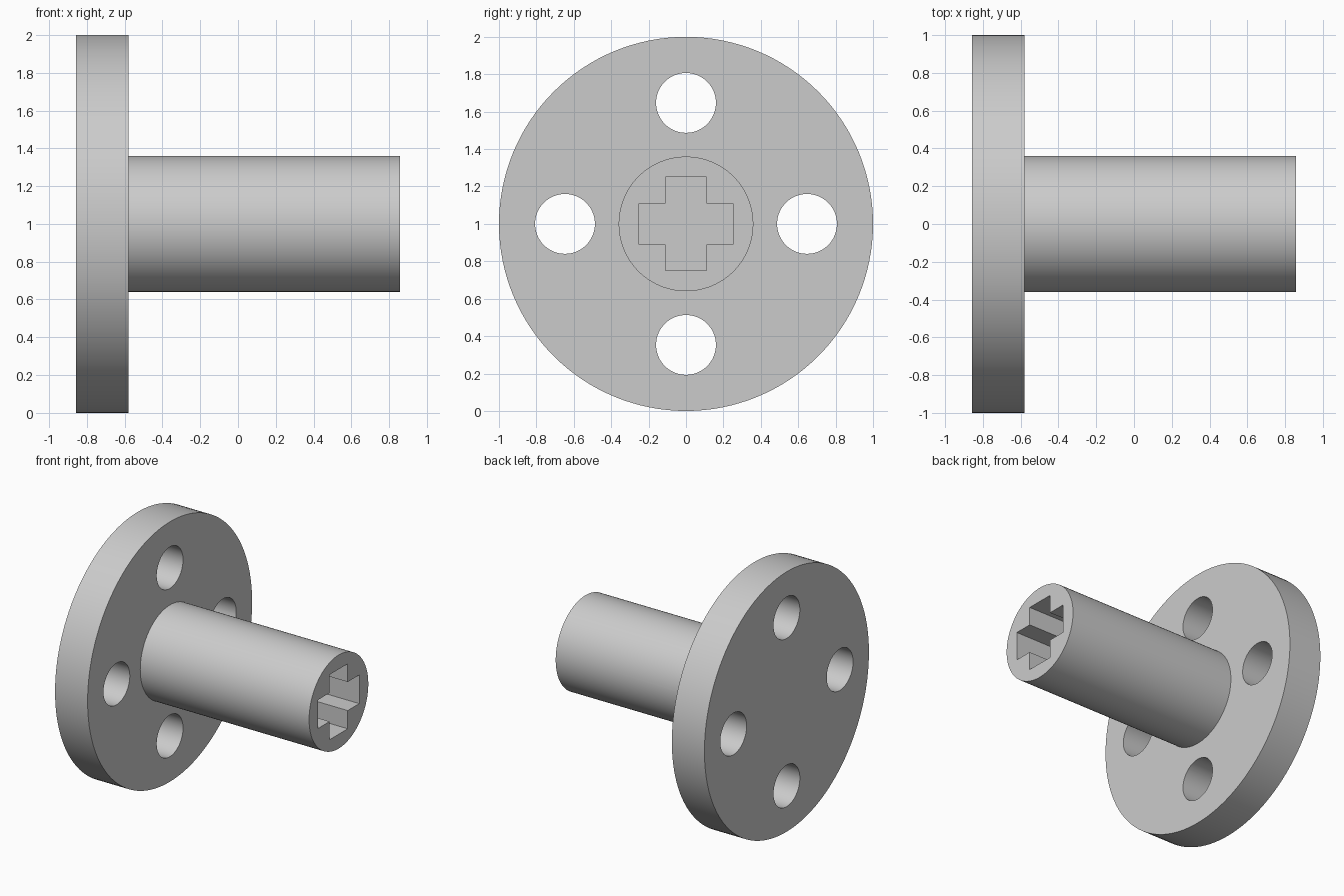
import bpy, bmesh, math
from mathutils import Matrix, Vector

if "Cube" in bpy.data.objects:
    bpy.data.objects.remove(bpy.data.objects["Cube"], do_unlink=True)

BACK, FACE, TIP = -0.857, -0.58, 0.857   # flange back, flange face, shaft end
AXIS_Z = 1.0

grey = bpy.data.materials.new("grey")
grey.use_nodes = True
grey.diffuse_color = (0.6, 0.6, 0.6, 1)
grey.node_tree.nodes["Principled BSDF"].inputs["Base Color"].default_value = (0.6, 0.6, 0.6, 1)


def prism(name, outline, x0, x1):
    """Extrude a y/z outline, given about the shaft axis, from x0 to x1."""
    bm = bmesh.new()
    base = bm.faces.new([bm.verts.new((x0, y, z + AXIS_Z)) for y, z in outline])
    new = bmesh.ops.extrude_face_region(bm, geom=[base])["geom"]
    bmesh.ops.translate(bm, vec=(x1 - x0, 0, 0),
                        verts=[v for v in new if isinstance(v, bmesh.types.BMVert)])
    bmesh.ops.recalc_face_normals(bm, faces=bm.faces[:])
    mesh = bpy.data.meshes.new(name)
    bm.to_mesh(mesh)
    bm.free()
    mesh.materials.append(grey)
    obj = bpy.data.objects.new(name, mesh)
    bpy.context.collection.objects.link(obj)
    return obj


def circle(radius, sides, cy=0.0, cz=0.0):
    return [(cy + radius * math.cos(math.tau * i / sides),
             cz + radius * math.sin(math.tau * i / sides)) for i in range(sides)]


def combine(target, tool, operation):
    """Apply a boolean and discard the tool object."""
    mod = target.modifiers.new(operation.lower(), "BOOLEAN")
    mod.operation, mod.solver, mod.object = operation, "EXACT", tool
    bpy.context.view_layer.update()
    result = bpy.data.meshes.new_from_object(
        target.evaluated_get(bpy.context.evaluated_depsgraph_get()))
    target.modifiers.clear()
    target.data = result
    bpy.data.objects.remove(tool, do_unlink=True)


# Round flange with four bolt holes
hub = prism("flanged_hub", circle(1.0, 128), BACK, FACE)
for k in range(4):
    a = k * math.pi / 2
    hole = circle(0.16, 64, 0.647 * math.cos(a), 0.647 * math.sin(a))
    combine(hub, prism("bolt_hole", hole, BACK - 0.1, FACE + 0.1), "DIFFERENCE")

# Shaft with a blind cross-shaped socket
shaft = prism("shaft", circle(0.36, 96), (BACK + FACE) / 2, TIP)
arm = [Vector(p) for p in ((0.25, -0.11), (0.25, 0.11), (0.11, 0.11))]
cross = [Matrix.Rotation(k * math.pi / 2, 2) @ p for k in range(4) for p in arm]
combine(shaft, prism("cross_socket", cross, FACE, TIP + 0.1), "DIFFERENCE")

combine(hub, shaft, "UNION")

# Smooth curved walls, crisp rims
bpy.ops.object.select_all(action="DESELECT")
hub.select_set(True)
bpy.context.view_layer.objects.active = hub
bpy.ops.object.shade_smooth_by_angle(angle=math.radians(30))
